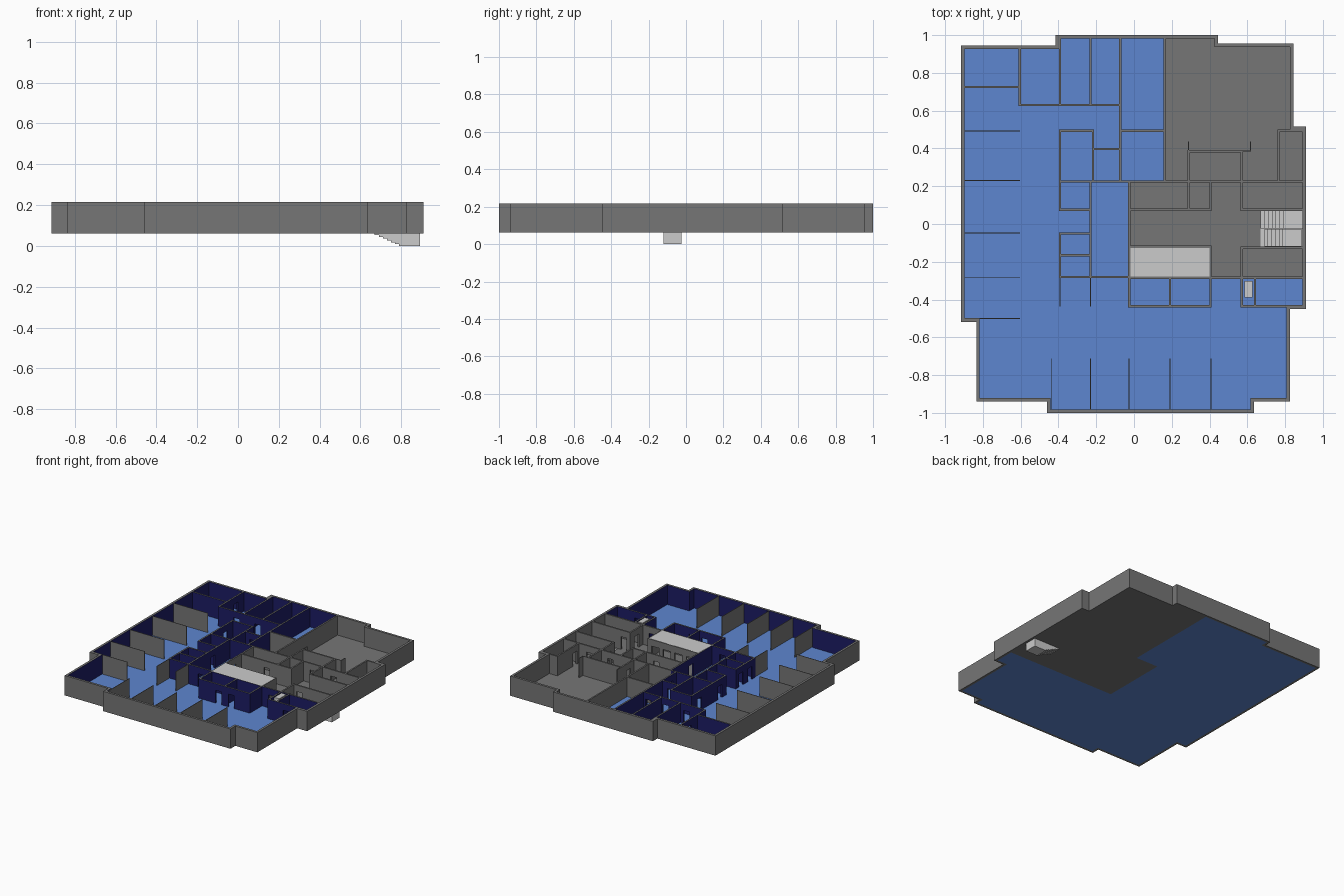
import bpy, bmesh
from mathutils import Vector

if "Cube" in bpy.data.objects:
    bpy.data.objects.remove(bpy.data.objects["Cube"])

Z0, ZF, Z1, ZD = 0.062, 0.065, 0.216, 0.165   # base, floor top, wall top, door head
T = 0.012                                      # room wall thickness


def material(name, rgb):
    m = bpy.data.materials.new(name)
    m.diffuse_color = (*rgb, 1)
    m.use_nodes = True
    m.node_tree.nodes["Principled BSDF"].inputs["Base Color"].default_value = m.diffuse_color
    return m


GREY = material("grey", (0.18, 0.18, 0.18))
BLUE = material("blue_floor", (0.11, 0.24, 0.63))
NAVY = material("navy_paint", (0.012, 0.012, 0.13))


def is_blue(x, y):
    """True in the blue office zone, False in the grey service core."""
    return not ((x > 0.163 and y > 0.225) or (x > -0.025 and y > -0.285))


def finish(bm, name, mats=()):
    me = bpy.data.meshes.new(name)
    bm.normal_update()
    bm.to_mesh(me)
    bm.free()
    for m in mats:
        me.materials.append(m)
    ob = bpy.data.objects.new(name, me)
    bpy.context.collection.objects.link(ob)
    return ob


def box(bm, x0, x1, y0, y1, z0, z1, painted=False):
    """Box; painted boxes get navy on upright faces that look into blue rooms."""
    v = [bm.verts.new((x, y, z)) for z in (z0, z1) for x, y in
         ((x0, y0), (x1, y0), (x1, y1), (x0, y1))]
    quads = [(3, 2, 1, 0), (4, 5, 6, 7)] + [(i, (i + 1) % 4, (i + 1) % 4 + 4, i + 4) for i in range(4)]
    for q in quads:
        f = bm.faces.new([v[i] for i in q])
        f.normal_update()
        p = f.calc_center_median() + f.normal * 0.01
        if painted and abs(f.normal.z) < 0.5 and is_blue(p.x, p.y):
            f.material_index = 1


def wall(bm, axis, c, a, b, doors=(), t=T, painted=True, dw=0.05):
    """Wall at constant `axis` = c, running a..b, with door openings under lintels."""
    def piece(s, e, z):
        r = (c - t / 2, c + t / 2, s, e) if axis == "x" else (s, e, c - t / 2, c + t / 2)
        box(bm, *r, z, Z1, painted)
    s = a - t / 2
    for d in sorted(doors):
        piece(s, d - dw / 2, ZF)
        piece(d - dw / 2, d + dw / 2, ZD)
        s = d + dw / 2
    piece(s, b + t / 2, ZF)


def walls(name, specs, **kw):
    bm = bmesh.new()
    for s in specs:
        wall(bm, *s, **kw)
    finish(bm, name, (GREY, NAVY))


def floor(name, pts, mat):
    bm = bmesh.new()
    f = bm.faces.new([bm.verts.new((x, y, Z0)) for x, y in pts])
    r = bmesh.ops.extrude_face_region(bm, geom=[f])
    bmesh.ops.translate(bm, vec=(0, 0, ZF - Z0),
                        verts=[g for g in r["geom"] if isinstance(g, bmesh.types.BMVert)])
    bmesh.ops.recalc_face_normals(bm, faces=bm.faces)
    finish(bm, name, (mat,))


# Outer outline, counter-clockwise; also split where the zones meet
OUT = [(-0.915, 0.945), (-0.915, -0.52), (-0.835, -0.52), (-0.835, -0.94), (-0.46, -0.94),
       (-0.46, -1), (0.635, -1), (0.635, -0.94), (0.825, -0.94), (0.825, -0.45), (0.91, -0.45),
       (0.91, -0.285), (0.91, 0.515), (0.845, 0.515), (0.845, 0.955), (0.445, 0.955),
       (0.445, 1), (0.163, 1), (-0.415, 1), (-0.415, 0.945)]


def inset(pts, t):
    res = []
    n = len(pts)
    for i in range(n):
        p0, p, p1 = (Vector(pts[(i + k) % n]) for k in (-1, 0, 1))
        d0, d1 = (p - p0).normalized(), (p1 - p).normalized()
        n0, n1 = Vector((-d0.y, d0.x)), Vector((-d1.y, d1.x))
        res.append(tuple(p + t * (n0 if n0.dot(n1) > 0.9 else n0 + n1)))
    return res


INN = inset(OUT, 0.018)

# Outer wall shell
bm = bmesh.new()
ring = [[bm.verts.new((x, y, z)) for x, y in p] for p, z in ((OUT, Z0), (OUT, Z1), (INN, Z1), (INN, Z0))]
for i in range(len(OUT)):
    j = (i + 1) % len(OUT)
    for k in range(4):
        a, b = ring[k], ring[(k + 1) % 4]
        f = bm.faces.new((a[i], a[j], b[j], b[i]))
        if k == 2:
            f.normal_update()
            p = f.calc_center_median() + f.normal * 0.01
            f.material_index = int(is_blue(p.x, p.y))
finish(bm, "outer_wall", (GREY, NAVY))

# Floors: blue office zone, grey core with a stairwell notch
core_edge = [(-0.025, -0.285), (-0.025, 0.225), (0.163, 0.225)]
floor("office_floor", INN[18:] + INN[:12] + core_edge + [INN[17]], BLUE)
xe = INN[11][0]
floor("core_floor", [INN[11], (xe, -0.12), (0.67, -0.12), (0.67, -0.025), (xe, -0.025)]
      + INN[12:18] + core_edge[::-1], GREY)

# Rooms along the back
walls("back_room_walls", [
    ("y", 0.725, -0.897, -0.605), ("x", -0.605, 0.63, 0.925, (0.83,)),
    ("y", 0.63, -0.605, -0.073, (-0.45, -0.27, -0.12)),
    ("x", -0.392, 0.63, 0.98), ("x", -0.23, 0.63, 0.98),
    ("x", -0.073, 0.225, 0.98, (0.3, 0.56)), ("x", 0.163, 0.225, 0.98),
    ("y", 0.493, -0.073, 0.163)])

# Small rooms west of the core
walls("west_room_walls", [
    ("y", 0.493, -0.392, -0.217), ("x", -0.392, 0.075, 0.493, (0.15, 0.4)),
    ("x", -0.217, 0.225, 0.493), ("y", 0.397, -0.217, -0.073, (-0.15,)),
    ("y", 0.225, -0.392, -0.025), ("y", 0.225, -0.025, 0.163),
    ("y", 0.075, -0.392, -0.23), ("x", -0.23, -0.28, 0.225, (0.01,)),
    ("y", -0.05, -0.392, -0.23), ("y", -0.165, -0.392, -0.23),
    ("x", -0.392, -0.28, -0.05, (-0.11, -0.22)), ("y", -0.28, -0.392, -0.025, (-0.12,))])

# Rooms in front of the core
walls("front_room_walls", [
    ("x", -0.025, -0.435, -0.285), ("y", -0.435, -0.025, 0.405, (0.14, 0.25)),
    ("x", 0.19, -0.435, -0.285), ("x", 0.405, -0.435, -0.285),
    ("x", 0.57, -0.435, -0.285), ("x", 0.64, -0.435, -0.285),
    ("y", -0.435, 0.57, 0.892, (0.72,)), ("y", -0.285, -0.025, 0.892, (0.49,))])

# Grey service core
walls("core_walls", [
    ("y", 0.225, 0.163, 0.892, (0.49, 0.67)), ("x", -0.025, -0.285, 0.225, (-0.02,)),
    ("y", 0.075, -0.025, 0.405, (0.2,)), ("y", 0.075, 0.57, 0.892),
    ("x", 0.29, 0.075, 0.385, (0.3,)), ("x", 0.405, 0.075, 0.225),
    ("x", 0.57, 0.075, 0.385, (0.14,)), ("y", 0.385, 0.29, 0.57),
    ("x", 0.765, 0.225, 0.493, (0.28,)), ("y", 0.493, 0.765, 0.892),
    ("y", -0.126, 0.57, 0.892, (0.62,)), ("x", 0.57, -0.285, -0.126, (-0.2,)),
    ("x", 0.405, -0.285, -0.12)])
walls("screen_walls", [("x", 0.288, 0.385, 0.435), ("y", 0.387, 0.57, 0.617),
                       ("x", 0.617, 0.387, 0.435)], t=0.005)

# Elevator block: four openings and a closed roof
walls("elevator_front", [("y", -0.12, -0.025, 0.405, (0.045, 0.145, 0.245, 0.345))], dw=0.065)
bm = bmesh.new()
box(bm, -0.025, 0.405, -0.285, -0.12, 0.206, Z1)
finish(bm, "elevator_roof")
bm = bmesh.new()
box(bm, 0.585, 0.627, -0.39, -0.302, ZF, Z1)
finish(bm, "duct_shaft")

# Thin desk-bay partitions along the left and front walls
walls("left_partitions", [("y", y, -0.897, -0.605) for y in (0.493, 0.23, -0.047, -0.285, -0.5)],
      t=0.004, painted=False)
walls("front_partitions", [("x", x, -0.98, -0.715) for x in (-0.435, -0.23, -0.027, 0.19, 0.407)]
      + [("x", x, -0.435, -0.285) for x in (-0.392, -0.23)], t=0.004, painted=False)

# Stairs: one flight down, one flight up, each ending in a half landing
down, up = bmesh.new(), bmesh.new()
N = 7
for i in range(N):
    x0 = 0.67 + i * 0.02
    x1 = xe if i == N - 1 else x0 + 0.02
    zb = Z0 * (1 - (i + 1) / N)
    box(down, x0, x1, -0.12, -0.025, zb, zb + 0.006)
    for y in (-0.12, -0.029):
        box(down, x0, x1, y, y + 0.004, zb, ZF)
    box(up, x0, x1, -0.025, 0.07, ZF, ZF + (i + 1) * 0.009)
box(down, xe - 0.004, xe, -0.12, -0.025, 0, ZF)
finish(down, "stairs_down")
finish(up, "stairs_up")
